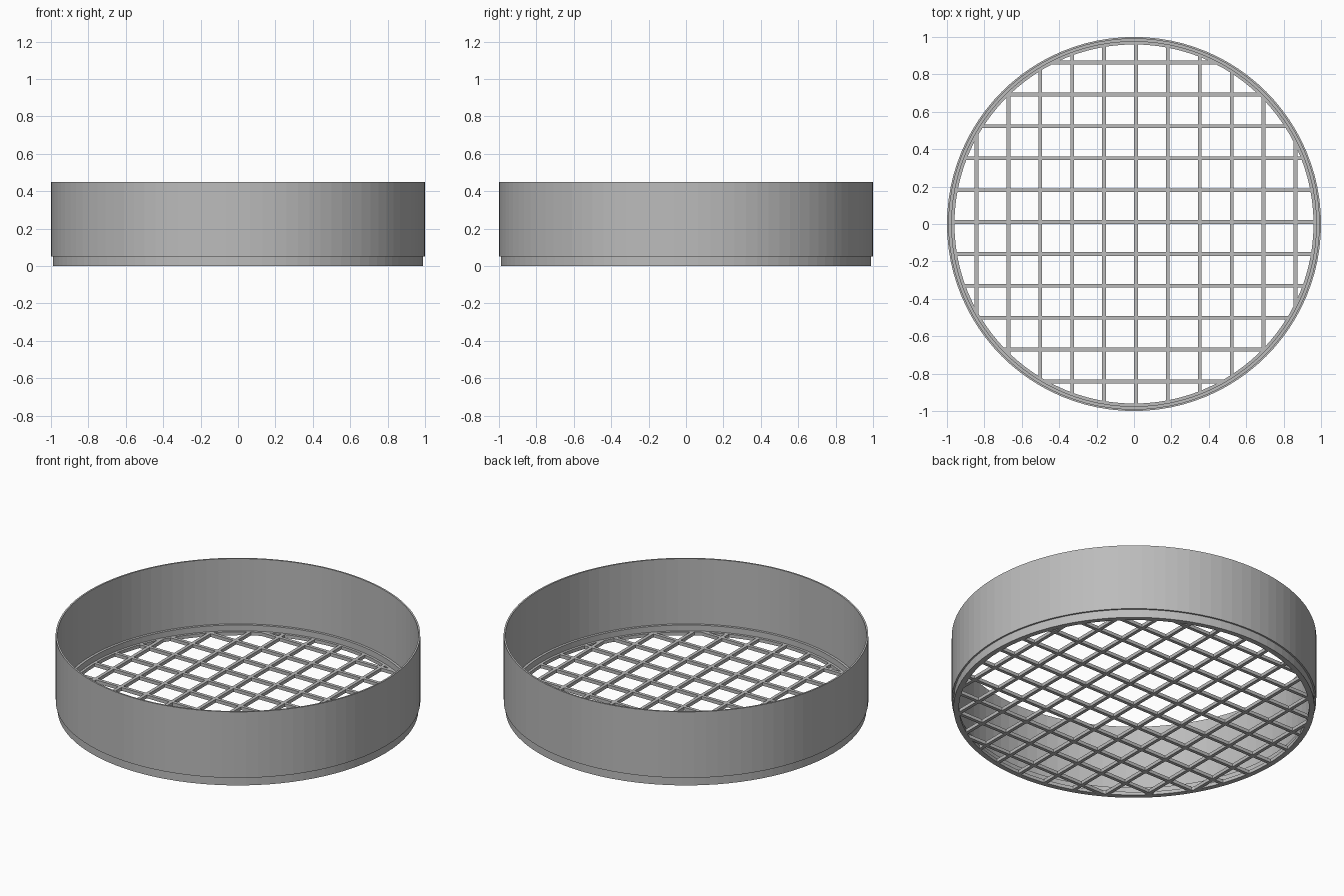
import bpy
import bmesh
from math import sqrt, pi
from mathutils import Matrix, Vector

SEGMENTS = 96
BAR_WIDTH = 0.02
BAR_HEIGHT = 0.02
PITCH = 0.1705
OFFSET = 0.0105

cube = bpy.data.objects.get("Cube")
if cube:
    bpy.data.objects.remove(cube)

# Single grey plastic
grey = bpy.data.materials.new("grey plastic")
grey.use_nodes = True
colour = (0.5, 0.5, 0.5, 1)
grey.diffuse_color = colour
grey.node_tree.nodes["Principled BSDF"].inputs["Base Color"].default_value = colour


def add_object(name, bm):
    bmesh.ops.recalc_face_normals(bm, faces=bm.faces)
    mesh = bpy.data.meshes.new(name)
    bm.to_mesh(mesh)
    bm.free()
    mesh.materials.append(grey)
    obj = bpy.data.objects.new(name, mesh)
    bpy.context.collection.objects.link(obj)
    return obj


def lathe(name, profile):
    """Spin a closed (radius, height) profile around z."""
    bm = bmesh.new()
    verts = [bm.verts.new((r, 0, z)) for r, z in profile]
    edges = [bm.edges.new((v, verts[i - 1])) for i, v in enumerate(verts)]
    bmesh.ops.spin(bm, geom=verts + edges, axis=(0, 0, 1), cent=(0, 0, 0),
                   angle=2 * pi, steps=SEGMENTS, use_merge=True)
    bmesh.ops.remove_doubles(bm, verts=bm.verts, dist=0.0001)
    return add_object(name, bm)


# Thin outer wall, stepped stacking lip and inner ledges in one profile
lathe("sieve_rim", [(0.99, 0), (0.99, 0.05), (1, 0.05), (1, 0.45),
                    (0.99, 0.45), (0.99, 0.055), (0.975, 0.055),
                    (0.975, BAR_HEIGHT), (0.96, BAR_HEIGHT), (0.96, 0)])


def grid_bars(name, turn):
    """Parallel bars trimmed to end inside the rim."""
    bm = bmesh.new()
    for k in range(-5, 6):
        pos = OFFSET + k * PITCH
        length = 2 * sqrt(0.987 ** 2 - (abs(pos) + BAR_WIDTH / 2) ** 2)
        centre = Vector((pos, 0, BAR_HEIGHT / 2))
        size = Matrix.Diagonal((BAR_WIDTH, length, BAR_HEIGHT, 1))
        place = Matrix.Translation(centre) @ size
        if turn:
            swap = Matrix(((0, 1, 0, 0), (1, 0, 0, 0), (0, 0, 1, 0), (0, 0, 0, 1)))
            place = swap @ place
        bmesh.ops.create_cube(bm, size=1, matrix=place)
    return add_object(name, bm)


# Crossing mesh bars across the floor
grid_bars("lengthwise_bars", False)
grid_bars("crosswise_bars", True)
